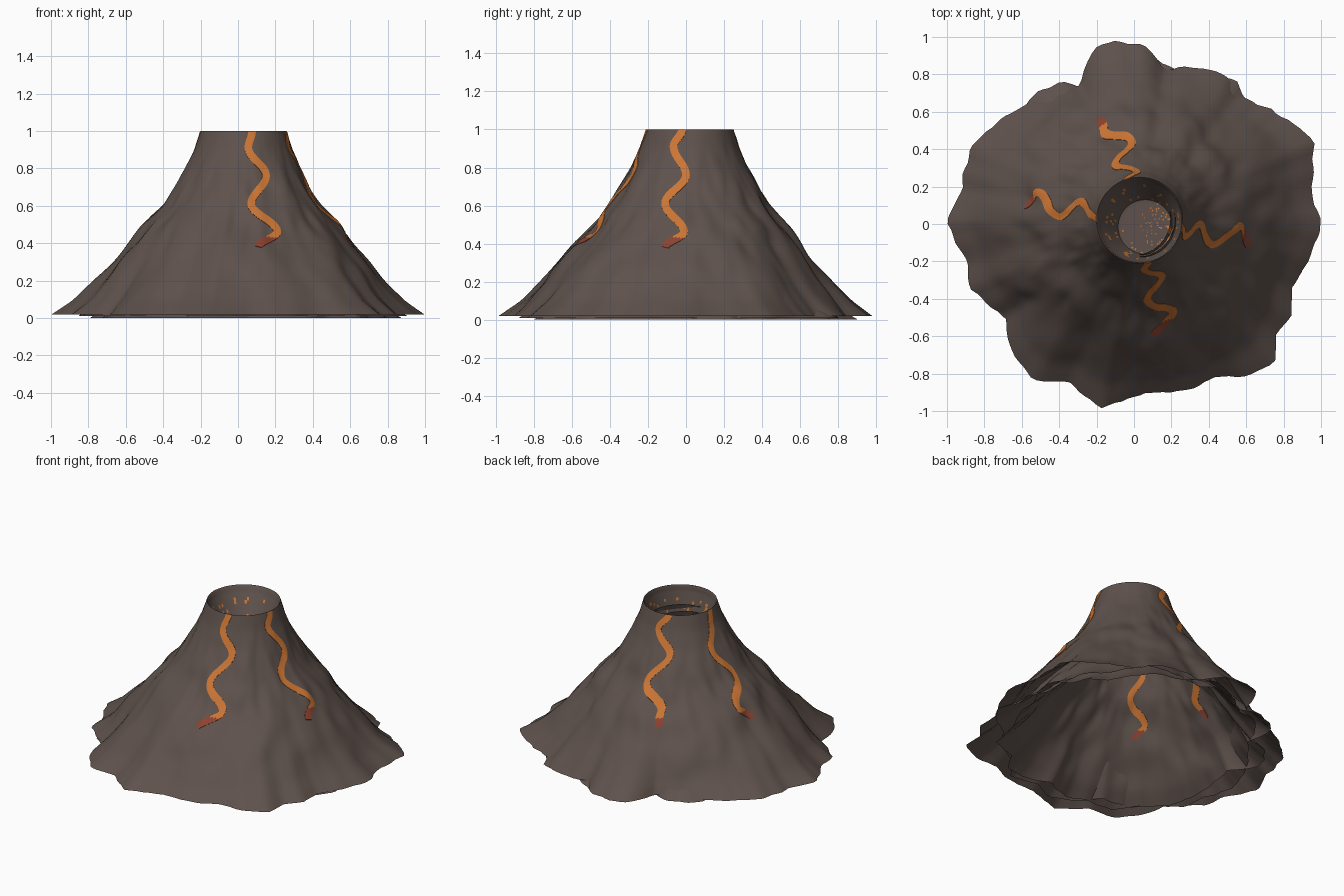
import bpy, bmesh, math, random
from mathutils import Matrix, Vector, noise
from mathutils.bvhtree import BVHTree

random.seed(4)
cube = bpy.data.objects.get("Cube")
if cube:
    bpy.data.objects.remove(cube)


def material(name, color):
    mat = bpy.data.materials.new(name)
    mat.use_nodes = True
    mat.diffuse_color = (*color, 1)
    bsdf = next(n for n in mat.node_tree.nodes if n.type == 'BSDF_PRINCIPLED')
    bsdf.inputs["Base Color"].default_value = (*color, 1)
    bsdf.inputs["Roughness"].default_value = 0.9
    return mat


ROCK = material("brown rock", (0.112, 0.083, 0.072))
LAVA = material("orange lava", (0.6, 0.18, 0.035))
COOLED = material("cooling red lava", (0.26, 0.055, 0.03))


def finish(bm, name, mats, angle=60):
    mesh = bpy.data.meshes.new(name)
    bm.to_mesh(mesh)
    bm.free()
    obj = bpy.data.objects.new(name, mesh)
    bpy.context.collection.objects.link(obj)
    for mat in mats:
        mesh.materials.append(mat)
    bpy.ops.object.select_all(action='DESELECT')
    obj.select_set(True)
    bpy.context.view_layer.objects.active = obj
    bpy.ops.object.shade_smooth_by_angle(angle=math.radians(angle))
    return obj


def bridge(bm, rows):
    faces = []
    for a, b in zip(rows, rows[1:]):
        for i in range(len(a)):
            j = (i + 1) % len(a)
            faces.append(bm.faces.new((a[i], b[i], b[j], a[j])))
    return faces


def lookup(table, x):
    """Piecewise linear interpolation in a sorted list of pairs."""
    for (x0, y0), (x1, y1) in zip(table, table[1:]):
        if x <= x1:
            return y0 + (y1 - y0) * (x - x0) / (x1 - x0)
    return table[-1][1]


# Ragged foot outline, in hundredths, converted to radius by angle
FOOT = [(100, -2), (94, 18), (96, 44), (86, 53), (56, 68), (48, 81), (16, 83), (8, 94),
        (-11, 98), (-21, 93), (-29, 74), (-48, 67), (-69, 58), (-87, 40), (-92, 18),
        (-100, 1), (-89, -20), (-87, -35), (-69, -49), (-66, -65), (-55, -83),
        (-35, -84), (-17, -98), (5, -90), (32, -88), (43, -81), (61, -81), (75, -74),
        (76, -59), (84, -49), (84, -35), (94, -17)]
TURN = 2 * math.pi
polar = sorted((math.atan2(y, x), math.hypot(x, y) / 100) for x, y in FOOT)
polar = [(polar[-1][0] - TURN, polar[-1][1])] + polar + [(polar[0][0] + TURN, polar[0][1])]

# Spread of the slope by height: 0 at the mouth, 1 at the foot
SPREAD = [(0.02, 1), (0.1, 0.87), (0.2, 0.75), (0.4, 0.52), (0.6, 0.28),
          (0.8, 0.11), (0.9, 0.045), (1, 0)]
MOUTH = Vector((0.03, 0.02, 0))
MOUTH_R = 0.23
SEGS = 180
angles = [-math.pi + TURN * i / SEGS for i in range(SEGS)]


def slope_point(a, z):
    f = lookup(SPREAD, z)
    foot = 0.92 + (lookup(polar, a) - 0.92) * f * f
    r = MOUTH_R + f * (foot - MOUTH_R)
    d = Vector((math.cos(a), math.sin(a), 0))
    bump = noise.noise(d * 3 + Vector((0, 0, z * 5)))
    bump += 0.5 * noise.noise(d * 7 + Vector((3, 1, z * 8)))
    r += 0.035 * bump * min(1, f * 2.5) * (1 - f ** 4)
    r += 0.016 * f ** 4 * noise.noise(d * 13)
    p = MOUTH * (1 - f) + d * r
    p.z = z
    return p


# Mountain: thin shell, open at the foot
bm = bmesh.new()
STEPS = 40
rows = []
for k in range(STEPS + 1):
    z = 1 - 0.98 * k / STEPS
    rows.append([bm.verts.new(slope_point(a, z)) for a in angles])
bridge(bm, rows)
bm.normal_update()
tree = BVHTree.FromBMesh(bm)
shell = finish(bm, "mountain_shell", [ROCK])

# Crater: steep wall leaning to one side, and a floor flecked with lava
bm = bmesh.new()
profile = [(MOUTH_R, 1), (0.223, 0.99)]
profile += [(0.22 - 0.075 * k / 9, 0.97 - 0.16 * k / 9) for k in range(10)]
profile += [(0.135 - 0.009 * k, 0.808) for k in range(14)]
rows = []
for r, z in profile:
    lean = (1 - z) / 0.19
    rows.append([bm.verts.new((MOUTH.x + 0.03 * lean + r * math.cos(a),
                               MOUTH.y - 0.035 * lean + r * math.sin(a), z))
                 for a in angles[::2]])
faces = bridge(bm, rows)
faces.append(bm.faces.new(rows[-1]))
for face in faces[:-1]:
    c = face.calc_center_median()
    on_floor = c.z < 0.82
    chance = 0.1 if on_floor and c.x > 0.06 else 0.02 if on_floor else 0.07
    if c.z < 0.94 and random.random() < chance:
        face.material_index = 1
bmesh.ops.recalc_face_normals(bm, faces=bm.faces)
if faces[-1].normal.z < 0:
    bmesh.ops.reverse_faces(bm, faces=bm.faces)
finish(bm, "crater", [ROCK, LAVA], 40)


# Lava streams: winding ribbons draped on the slope, from (sideways, height) bends
def wind(bends, count=60):
    pts = []
    for i in range(count + 1):
        t = i / count * (len(bends) - 1)
        k = min(int(t), len(bends) - 2)
        u = t - k
        (s0, z0), (s1, z1) = bends[k], bends[k + 1]
        ease = (1 - math.cos(math.pi * u)) / 2
        pts.append(Vector((s0 + (s1 - s0) * ease, z0 + (z1 - z0) * u)))
    return pts


def lava_stream(name, out, side, bends, width=0.04, skin=0.0025):
    pts = wind(bends)
    bm = bmesh.new()
    rows = []
    for i, p in enumerate(pts):
        t = (pts[min(i + 1, len(pts) - 1)] - pts[max(i - 1, 0)]).normalized()
        across = Vector((-t.y, t.x)) * width / 2
        top, under = [], []
        for q in (-1, -0.5, 0, 0.5, 1):
            s, z = p + across * q
            z = min(z, 0.998)
            hit, normal, _, _ = tree.ray_cast(side * s + Vector((0, 0, z)), out)
            if normal.dot(out) < 0:
                normal = -normal
            top.append(bm.verts.new(hit + normal * skin))
            under.append(bm.verts.new(hit - normal * skin))
        rows.append(top + under[::-1])
    bridge(bm, rows)
    bm.faces.new(rows[0])
    bm.faces.new(rows[-1])
    bmesh.ops.recalc_face_normals(bm, faces=bm.faces)
    for face in bm.faces:
        if face.calc_center_median().z < 0.432:
            face.material_index = 1
    return finish(bm, name, [LAVA, COOLED], 40)


HEIGHTS = (1, 0.91, 0.76, 0.61, 0.46, 0.38)
X, Y = Vector((1, 0, 0)), Vector((0, 1, 0))
streams = []
for name, out, side, sways in (
        ("front_lava_stream", -Y, X, (0.075, 0.055, 0.15, 0.07, 0.21, 0.11)),
        ("left_lava_stream", X, Y, (-0.02, -0.065, 0, -0.11, -0.01, -0.11)),
        ("back_lava_stream", Y, X, (-0.04, 0.015, -0.1, -0.01, -0.16, -0.18)),
        ("right_lava_stream", -X, Y, (0.03, 0.05, 0.12, 0.04, 0.17, 0.1))):
    streams.append(lava_stream(name, out, side, list(zip(sways, HEIGHTS))))


# Linings: smaller, turned copies of the shell nested under it
def add_lining(prefix, parts, degrees, shrink, drop):
    place = (Matrix.Translation((0, 0, 0.02 * (1 - shrink) - drop))
             @ Matrix.Rotation(math.radians(degrees), 4, 'Z') @ Matrix.Scale(shrink, 4))
    for part in parts:
        lining = part.copy()
        lining.name = prefix + part.name
        lining.matrix_world = place
        bpy.context.collection.objects.link(lining)


add_lining("middle_", [shell], 30, 0.89, 0.01)
add_lining("inner_", [shell] + streams, 60, 0.86, 0.02)
